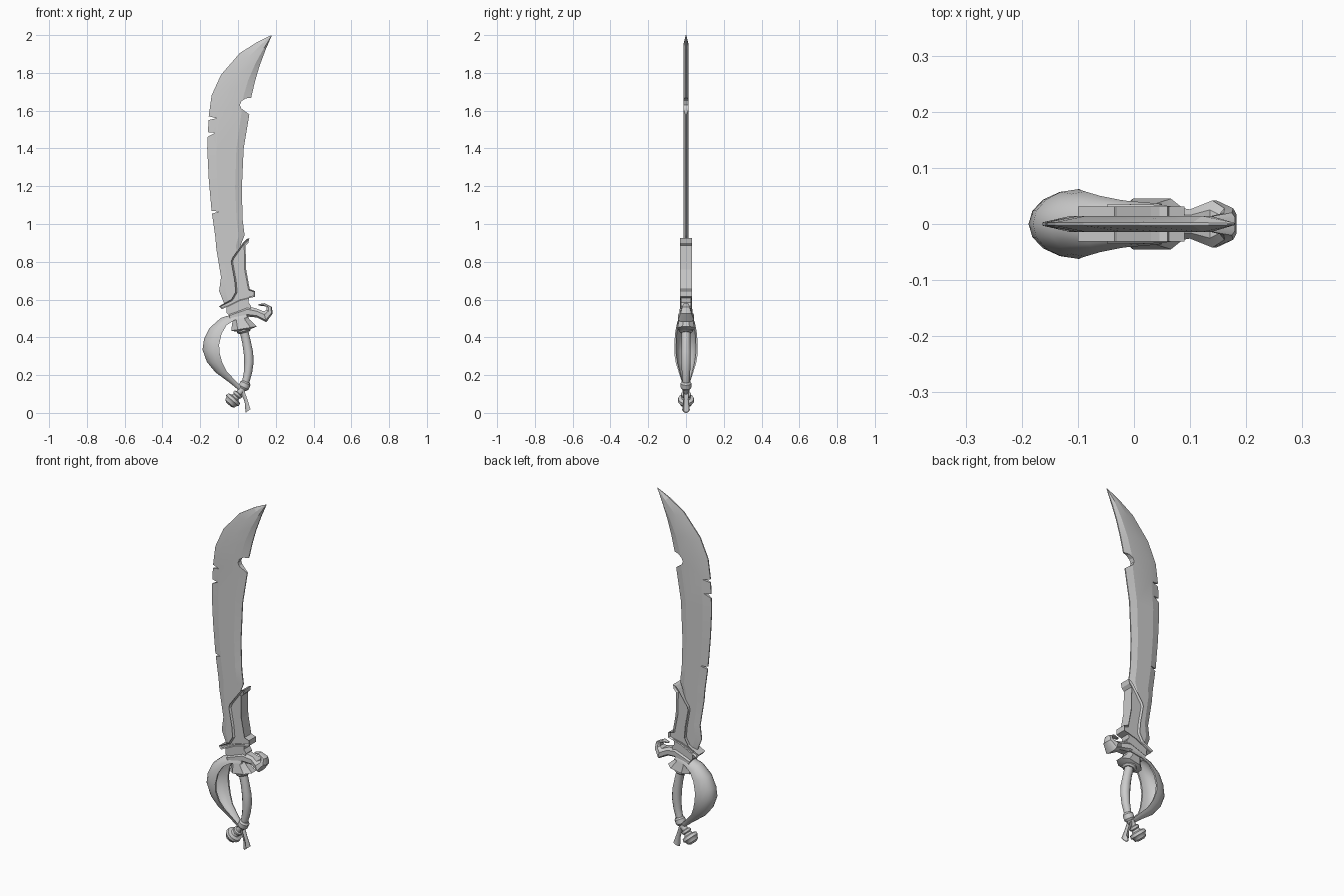
import bpy, bmesh, math
from mathutils import Vector

if "Cube" in bpy.data.objects:
    bpy.data.objects.remove(bpy.data.objects["Cube"])


def finish(name, bm, angle=30):
    bmesh.ops.recalc_face_normals(bm, faces=bm.faces)
    me = bpy.data.meshes.new(name)
    bm.to_mesh(me)
    bm.free()
    ob = bpy.data.objects.new(name, me)
    bpy.context.collection.objects.link(ob)
    bpy.ops.object.select_all(action='DESELECT')
    ob.select_set(True)
    bpy.context.view_layer.objects.active = ob
    if angle:
        bpy.ops.object.shade_smooth_by_angle(angle=math.radians(angle))
    return ob


def loft(name, rings, angle=30):
    """Skin equal-length closed rings and cap both ends."""
    bm = bmesh.new()
    vs = [[bm.verts.new(p) for p in r] for r in rings]
    n = len(vs[0])
    for a, b in zip(vs, vs[1:]):
        for i in range(n):
            j = (i + 1) % n
            bm.faces.new((a[i], a[j], b[j], b[i]))
    bm.faces.new(vs[0])
    bm.faces.new(vs[-1][::-1])
    return finish(name, bm, angle)


def prism(name, outline, half, inset=0, depth=0):
    """Extrude a front outline to +-half in y, optionally with sunken faces."""
    bm = bmesh.new()
    f = [bm.verts.new((x, -half, z)) for x, z in outline]
    b = [bm.verts.new((x, half, z)) for x, z in outline]
    caps = [bm.faces.new(f), bm.faces.new(b[::-1])]
    n = len(f)
    for i in range(n):
        j = (i + 1) % n
        bm.faces.new((f[i], b[i], b[j], f[j]))
    bmesh.ops.recalc_face_normals(bm, faces=bm.faces)
    if inset:
        bmesh.ops.inset_individual(bm, faces=caps, thickness=inset, depth=-depth)
    return finish(name, bm, 0)


def tube(name, path, sides=12, angle=35):
    """Round sections (x, z, radius) along a path in the xz plane."""
    rings = []
    for i, (x, z, r) in enumerate(path):
        a, b = path[max(i - 1, 0)], path[min(i + 1, len(path) - 1)]
        t = Vector((b[0] - a[0], 0, b[1] - a[1])).normalized()
        n = Vector((t.z, 0, -t.x))
        rings.append([Vector((x, 0, z)) + r * (math.cos(k * math.tau / sides) * n
                      + math.sin(k * math.tau / sides) * Vector((0, 1, 0)))
                      for k in range(sides)])
    return loft(name, rings, angle)


# Blade: bevelled section through left edge / right edge pairs
rows = [(-.07, .57, .03, .57), (-.10, .645, .03, .645), (-.09, .72, .03, .72),
        (-.115, .87, .015, .89), (-.12, .93, .035, .94), (-.14, 1.07, .025, 1.02),
        (-.155, 1.24, .02, 1.18), (-.163, 1.4, .03, 1.4), (-.155, 1.57, .06, 1.58),
        (-.14, 1.68, .07, 1.67), (-.09, 1.79, .09, 1.755), (.01, 1.905, .115, 1.84),
        (.105, 1.965, .147, 1.925), (.178, 2.0, .179, 1.998)]
rings = []
for i, (lx, lz, rx, rz) in enumerate(rows):
    L, R = Vector((lx, 0, lz)), Vector((rx, 0, rz))
    tip = i == len(rows) - 1
    t, e = (.002, .001) if tip else (.014, .003)
    lf = .4 if i > 9 else .25
    front = [(L, e), (L.lerp(R, lf), t), (L.lerp(R, .8), t), (R, e)]
    rings.append([p - Vector((0, w, 0)) for p, w in front]
                 + [p + Vector((0, w, 0)) for p, w in front[::-1]])
blade = loft("blade", rings, 12)

# Battle nicks on the edge and the hooked notch in the back
nicks = [[(-.2, 1.58), (-.113, 1.56), (-.2, 1.54)],
         [(-.2, 1.49), (-.12, 1.482), (-.2, 1.443)],
         [(-.2, 1.075), (-.10, 1.066), (-.2, 1.035)],
         [(.15, 1.675), (.07, 1.668), (.04, 1.665), (.018, 1.65), (.01, 1.63),
          (.017, 1.612), (.06, 1.58), (.15, 1.53)]]
for outline in nicks:
    cutter = prism("notch_cutter", outline, .05)
    cutter.hide_render = True
    m = blade.modifiers.new("notch", 'BOOLEAN')
    m.operation, m.solver, m.object = 'DIFFERENCE', 'EXACT', cutter
    bpy.context.view_layer.objects.active = blade
    bpy.ops.object.modifier_apply(modifier=m.name)
    bpy.data.objects.remove(cutter)

# Framed sleeve around the blade root
prism("blade_sleeve",
      [(.06, .925), (.055, .90), (.04, .885), (.043, .76), (.062, .655), (.09, .645),
       (.09, .615), (.01, .595), (-.085, .548), (-.10, .565), (-.035, .60),
       (-.012, .64), (-.018, .70), (-.036, .80), (-.03, .82), (.03, .905), (.045, .92)],
      .031, .008, .009)

# Collar between sleeve and guard
prism("collar", [(-.062, .575), (.01, .605), (.06, .615), (.055, .585), (.07, .565),
                 (.05, .51), (-.04, .51), (-.06, .53)], .027)

# Hooked quillon: top point, bottom point, half width
quillon = [(-.05, .525, -.04, .49, .036), (.05, .565, .05, .51, .034),
           (.10, .552, .10, .505, .026), (.135, .538, .15, .48, .042),
           (.152, .545, .183, .525, .028), (.152, .562, .18, .56, .02),
           (.135, .566, .14, .581, .014), (.108, .568, .108, .575, .008)]
loft("quillon", [[(ax + (bx - ax) * u, w * s, az + (bz - az) * u)
                  for u, s in ((0, -.6), (.3, -1), (.8, -1), (1, -.6),
                               (1, .6), (.8, 1), (.3, 1), (0, .6))]
                 for ax, az, bx, bz, w in quillon], 30)

# Knuckle bow: crescent shell through outer ridge, inner rim, half width
bow = [(.03, .545, .05, .505, .036), (-.035, .52, -.02, .49, .042),
       (-.09, .503, -.06, .465, .05), (-.15, .45, -.087, .42, .058),
       (-.18, .39, -.10, .36, .062), (-.188, .335, -.097, .315, .062),
       (-.165, .27, -.083, .265, .054), (-.12, .215, -.06, .22, .04),
       (-.045, .16, -.013, .17, .024), (.01, .115, .03, .128, .016),
       (.035, .06, .05, .07, .014), (.04, .0, .066, .02, .02)]
arc = [math.radians(-90 + 180 * k / 8) for k in range(9)]
rings = []
for ox, oz, ix, iz, w in bow:
    ring = []
    for s, angles in ((1, arc), (.84, arc[::-1])):
        ring += [(ix + (ox - ix) * s * math.cos(a), w * s * math.sin(a),
                  iz + (oz - iz) * s * math.cos(a)) for a in angles]
    rings.append(ring)
loft("knuckle_bow", rings, 40)

# Flared ferrule under the guard
ferrule = [(-.035, .05, .52, .52, .03), (-.03, .06, .48, .495, .036),
           (-.036, .10, .435, .458, .045), (-.01, .06, .43, .44, .03)]
loft("ferrule", [[((a + b) / 2 + (b - a) / 2 * cx, w * cy,
                   (za + zb) / 2 + (zb - za) / 2 * cx)
                  for cx, cy in ((1, .4), (.5, 1), (-.5, 1), (-1, .4),
                                 (-1, -.4), (-.5, -1), (.5, -1), (1, -.4))]
                 for a, b, za, zb, w in ferrule], 25)

# Grip with rings at both ends
tube("grip", [(.02, .46, .024), (.032, .43, .023), (.045, .375, .023), (.055, .32, .025),
              (.058, .27, .025), (.053, .215, .022), (.04, .16, .019), (.02, .12, .018)])
tube("grip_top_ring", [(.026, .452, .028), (.028, .446, .037), (.031, .432, .037),
                       (.033, .424, .028)])
tube("grip_bottom_ring", [(.043, .165, .021), (.04, .157, .028), (.03, .135, .028),
                          (.025, .127, .021)])

# Turned pommel along a slanted axis: distance, radius
turned = [(0, .018), (.03, .017), (.034, .026), (.046, .026), (.052, .02), (.062, .024),
          (.068, .041), (.083, .044), (.09, .036), (.104, .032), (.112, .018)]
tube("pommel", [(.025 - .66 * d, .127 - .75 * d, r) for d, r in turned], 14)
